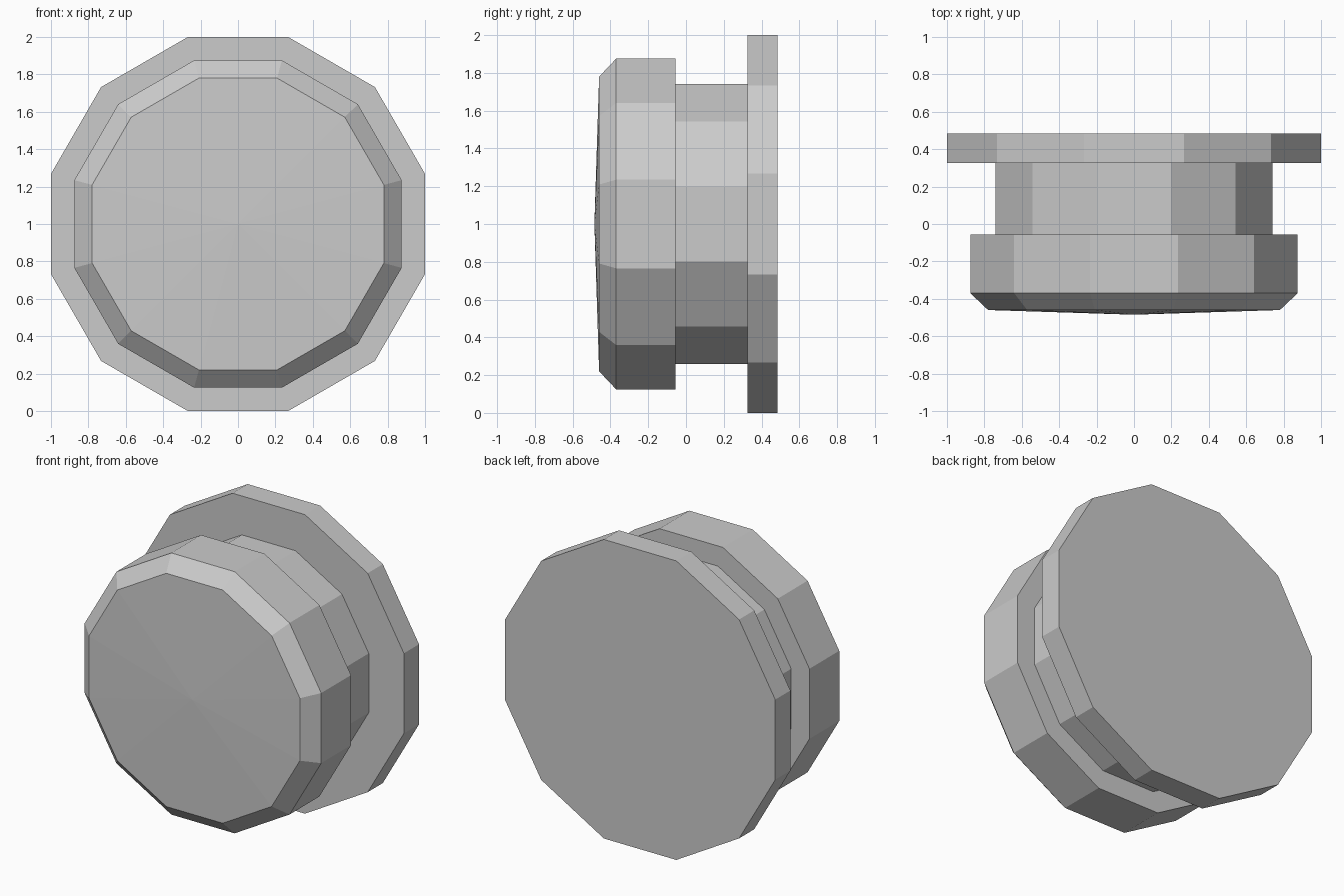
import bpy
import bmesh
from math import cos, sin, pi

SIDES = 12

cube = bpy.data.objects.get("Cube")
if cube:
    bpy.data.objects.remove(cube, do_unlink=True)

# Single plain grey
grey = bpy.data.materials.new("plain_grey")
grey.use_nodes = True
colour = (0.6, 0.6, 0.6, 1)
grey.diffuse_color = colour
grey.node_tree.nodes["Principled BSDF"].inputs["Base Color"].default_value = colour


def turned_part(name, rings, tip=None):
    """Loft twelve-sided rings (flat half-width, y) along y, with an optional pointed front."""
    bm = bmesh.new()
    loops = []
    for flat, y in rings:
        radius = flat / cos(pi / SIDES)
        angles = [(i + 0.5) * 2 * pi / SIDES for i in range(SIDES)]
        loops.append([bm.verts.new((radius * cos(a), y, 1 + radius * sin(a))) for a in angles])
    for a, b in zip(loops, loops[1:]):
        for i in range(SIDES):
            j = (i + 1) % SIDES
            bm.faces.new((a[i], a[j], b[j], b[i]))
    front, back = loops[0], loops[-1]
    bm.faces.new(back)
    if tip is None:
        bm.faces.new(front)
    else:
        centre = bm.verts.new((0, tip, 1))
        for i in range(SIDES):
            bm.faces.new((centre, front[i], front[(i + 1) % SIDES]))
    bmesh.ops.recalc_face_normals(bm, faces=bm.faces)
    mesh = bpy.data.meshes.new(name)
    bm.to_mesh(mesh)
    bm.free()
    mesh.materials.append(grey)
    obj = bpy.data.objects.new(name, mesh)
    bpy.context.collection.objects.link(obj)
    return obj


# Bevelled head with a slightly domed face
turned_part("head", [(0.78, -0.46), (0.875, -0.37), (0.875, -0.055)], tip=-0.485)
# Narrow neck between head and flange
turned_part("neck", [(0.74, -0.055), (0.74, 0.325)])
# Wide back flange
turned_part("back_flange", [(1.0, 0.325), (1.0, 0.485)])
